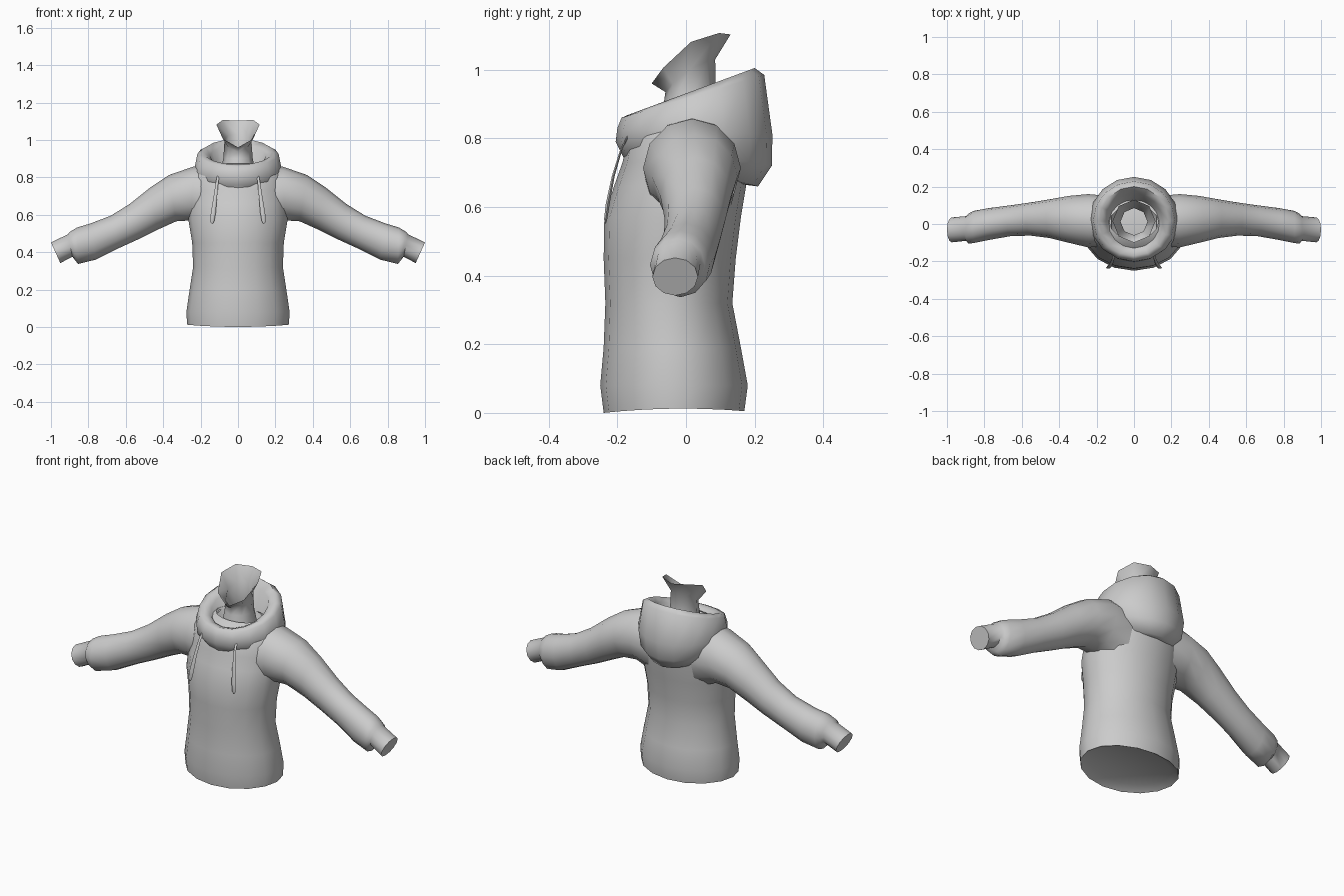
import bpy, bmesh
from math import sin, cos, pi, radians
from mathutils import Vector

cube = bpy.data.objects.get("Cube")
if cube:
    bpy.data.objects.remove(cube, do_unlink=True)

GREY = (0.6, 0.6, 0.6, 1)
cloth = bpy.data.materials.new("plain grey")
cloth.diffuse_color = GREY
cloth.use_nodes = True
cloth.node_tree.nodes["Principled BSDF"].inputs["Base Color"].default_value = GREY


def finish(obj, angle=70):
    obj.data.materials.append(cloth)
    bpy.ops.object.select_all(action="DESELECT")
    obj.select_set(True)
    bpy.context.view_layer.objects.active = obj
    bpy.ops.object.shade_smooth_by_angle(angle=radians(angle))


def loft(name, rings, cap_start=False, cap_end=False, mirror=False, angle=70):
    """Skin a list of rings of points with quads."""
    bm = bmesh.new()
    loops = [[bm.verts.new(p) for p in ring] for ring in rings]
    n = len(loops[0])
    for a, b in zip(loops, loops[1:]):
        for i in range(n):
            j = (i + 1) % n
            bm.faces.new((a[i], a[j], b[j], b[i]))
    if cap_start:
        bm.faces.new(loops[0][::-1])
    if cap_end:
        bm.faces.new(loops[-1])
    if mirror:
        geom = bm.verts[:] + bm.edges[:] + bm.faces[:]
        copy = bmesh.ops.duplicate(bm, geom=geom)["geom"]
        for v in copy:
            if isinstance(v, bmesh.types.BMVert):
                v.co.x = -v.co.x
    bmesh.ops.recalc_face_normals(bm, faces=bm.faces)
    mesh = bpy.data.meshes.new(name)
    bm.to_mesh(mesh)
    bm.free()
    obj = bpy.data.objects.new(name, mesh)
    bpy.context.collection.objects.link(obj)
    finish(obj, angle)
    return obj


def girdle(front, back, half_width, n=16, bulge=0.0):
    """Ring round the vertical axis; front and back are (y, z) points."""
    ring = []
    for i in range(n):
        t = 2 * pi * i / n
        k = (1 - cos(t)) / 2
        y = front[0] + (back[0] - front[0]) * k
        z = front[1] + (back[1] - front[1]) * k + bulge * sin(t) ** 2
        ring.append((half_width * sin(t), y, z))
    return ring


def sleeve_ring(top, bottom, y0, y1, n=12):
    """Ring round the arm; top and bottom are (x, z) points."""
    a, b = Vector(top), Vector(bottom)
    mid, half = (a + b) / 2, (a - b) / 2
    ring = []
    for i in range(n):
        t = 2 * pi * i / n
        p = mid + half * cos(t)
        ring.append((p.x, (y0 + y1) / 2 + (y1 - y0) / 2 * sin(t), p.y))
    return ring


# Torso: (z, front y, back y, half width)
torso = [(0.03, -0.20, 0.13, 0.23), (0.005, -0.24, 0.17, 0.27),
         (0.08, -0.25, 0.18, 0.276), (0.19, -0.24, 0.16, 0.26),
         (0.32, -0.235, 0.135, 0.24), (0.45, -0.24, 0.145, 0.245),
         (0.57, -0.238, 0.16, 0.265), (0.66, -0.21, 0.175, 0.265),
         (0.73, -0.185, 0.18, 0.26), (0.80, -0.17, 0.17, 0.255),
         (0.85, -0.13, 0.14, 0.225), (0.875, -0.08, 0.10, 0.13)]
rings = [girdle((f, z), (b, z), w) for z, f, b, w in torso]
rings[1] = girdle((-0.24, 0.0), (0.17, 0.005), 0.272, bulge=0.01)
loft("torso", rings, cap_start=True)

# Sleeves with a puffed end and a narrower cuff
loft("sleeves", [sleeve_ring(*r) for r in (
    ((0.12, 0.865), (0.15, 0.52), -0.12, 0.15),
    ((0.24, 0.857), (0.25, 0.57), -0.125, 0.16),
    ((0.37, 0.812), (0.33, 0.565), -0.10, 0.15),
    ((0.47, 0.745), (0.43, 0.52), -0.075, 0.132),
    ((0.58, 0.657), (0.53, 0.47), -0.062, 0.115),
    ((0.68, 0.595), (0.64, 0.42), -0.065, 0.10),
    ((0.79, 0.553), (0.76, 0.36), -0.085, 0.085),
    ((0.86, 0.532), (0.855, 0.337), -0.102, 0.07),
    ((0.90, 0.508), (0.87, 0.355), -0.105, 0.055),
    ((0.91, 0.495), (0.885, 0.375), -0.09, 0.042),
    ((1.0, 0.452), (0.95, 0.342), -0.098, 0.035))],
    cap_end=True, mirror=True, angle=60)

# Hood lying round the neck, with a rolled rim and an inner wall
loft("hood", [girdle(*r) for r in (
    ((-0.17, 0.72), (0.17, 0.665), 0.12),
    ((-0.19, 0.76), (0.21, 0.66), 0.17),
    ((-0.205, 0.79), (0.25, 0.72), 0.222),
    ((-0.20, 0.83), (0.252, 0.81), 0.238),
    ((-0.188, 0.86), (0.228, 0.985), 0.218),
    ((-0.17, 0.868), (0.20, 1.005), 0.185),
    ((-0.135, 0.858), (0.165, 0.97), 0.15),
    ((-0.10, 0.81), (0.13, 0.86), 0.12),
    ((-0.07, 0.79), (0.10, 0.80), 0.08))])

# Neck, flaring to an open rim that dips to the chin
loft("neck", [girdle(*r, n=8, bulge=b) for r, b in (
    (((-0.09, 0.79), (0.11, 0.80), 0.10), 0),
    (((-0.065, 0.90), (0.088, 0.91), 0.078), 0),
    (((-0.06, 0.935), (0.085, 1.03), 0.072), 0.02),
    (((-0.10, 0.96), (0.13, 1.103), 0.115), 0.05))])

# Drawstrings hanging free in front of the chest
path = [(0.105, -0.165, 0.815, 0.5), (0.112, -0.188, 0.77, 0.6),
        (0.122, -0.212, 0.69, 0.8), (0.132, -0.228, 0.61, 1.1),
        (0.138, -0.234, 0.565, 0.9), (0.138, -0.235, 0.552, 0.3)]
strings = []
for x, y, z, r in path:
    strings.append([(x + 0.012 * r * cos(pi * i / 3),
                     y + 0.006 * r * sin(pi * i / 3), z) for i in range(6)])
loft("drawstrings", strings, cap_start=True, cap_end=True, mirror=True)
